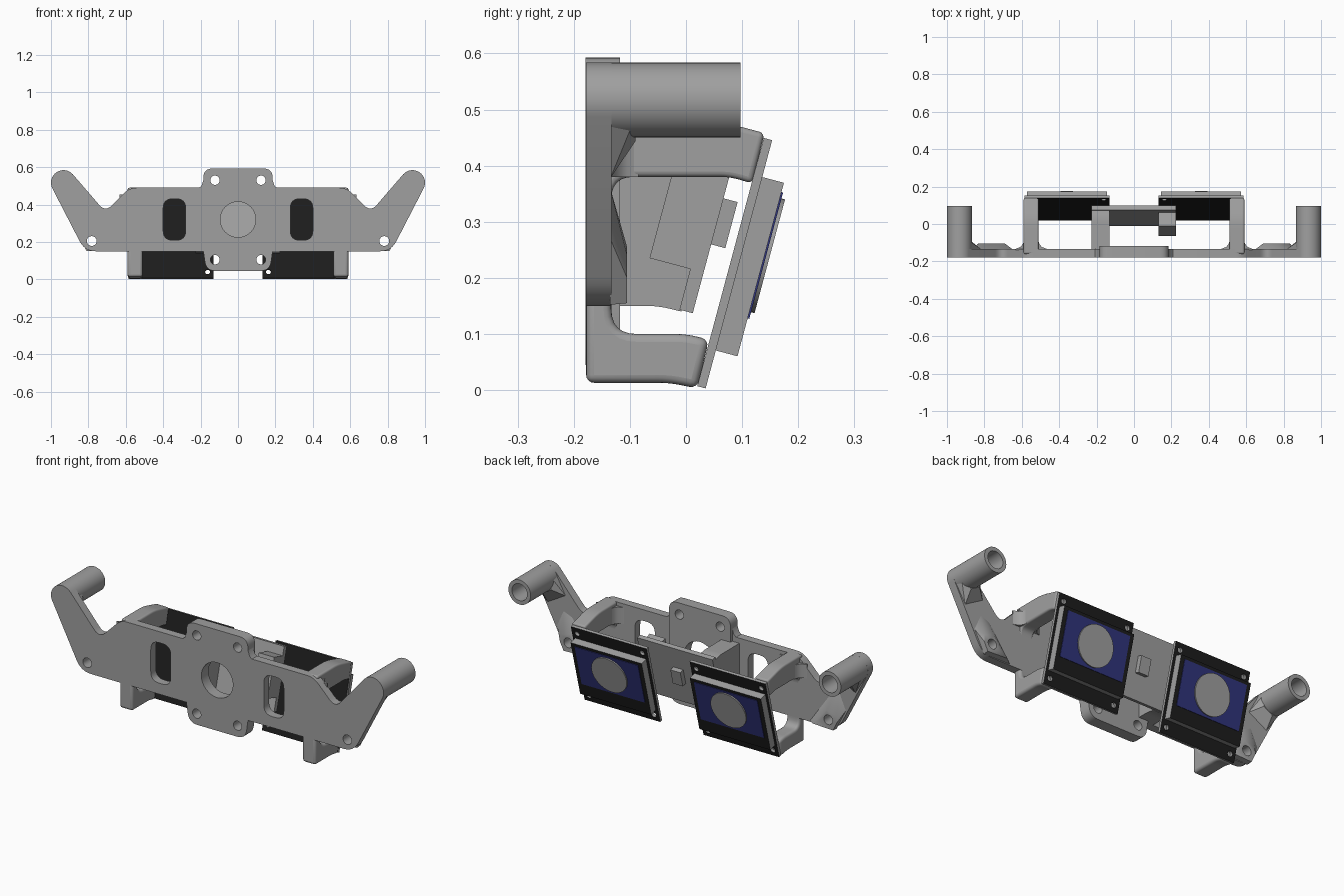
import bpy, bmesh, math
from mathutils import Vector

if "Cube" in bpy.data.objects:
    bpy.data.objects.remove(bpy.data.objects["Cube"])

S, C = math.sin(math.radians(15)), math.cos(math.radians(15))


def material(name, rgb):
    m = bpy.data.materials.new(name)
    m.diffuse_color = (*rgb, 1)
    m.use_nodes = True
    m.node_tree.nodes["Principled BSDF"].inputs["Base Color"].default_value = m.diffuse_color
    return m


GREY = material("grey", (0.35, 0.35, 0.35))
BLACK = material("black", (0.012, 0.012, 0.012))
BLUE = material("blue", (0.03, 0.035, 0.2))


# Mappings from a 2D profile point and a depth to 3D
def front(p, d):
    return Vector((p[0], d, p[1]))


def side(p, d):
    return Vector((d, p[0], p[1]))


def top(p, d):
    return Vector((p[0], p[1], d))


def tilted(oy, oz):
    return lambda p, d: Vector((p[0], oy + p[1] * S + d * C, oz + p[1] * C - d * S))


def finish(name, bm, mat):
    bmesh.ops.recalc_face_normals(bm, faces=bm.faces)
    me = bpy.data.meshes.new(name)
    bm.to_mesh(me)
    bm.free()
    me.materials.append(mat)
    ob = bpy.data.objects.new(name, me)
    bpy.context.collection.objects.link(ob)
    return ob


def arc(cx, cy, r, a0=0, a1=None, n=32):
    full = a1 is None
    a1 = a0 + 360 if full else a1
    k = n if full else n + 1
    angles = [math.radians(a0 + (a1 - a0) * i / n) for i in range(k)]
    return [(cx + r * math.cos(a), cy + r * math.sin(a)) for a in angles]


def rounded(pts):
    """Round every corner that carries a third value (its cut length)."""
    out = []
    for i, p in enumerate(pts):
        if len(p) < 3:
            out.append(p)
            continue
        v = Vector(p[:2])
        a, b = Vector(pts[i - 1][:2]), Vector(pts[(i + 1) % len(pts)][:2])
        a, b = v + (a - v).normalized() * p[2], v + (b - v).normalized() * p[2]
        for k in range(7):
            t = k / 6
            out.append(tuple(a * (1 - t) ** 2 + v * 2 * t * (1 - t) + b * t * t))
    return out


def rect(x0, x1, y0, y1, r=None):
    e = (r,) if r else ()
    return [(x0, y0, *e), (x1, y0, *e), (x1, y1, *e), (x0, y1, *e)]


def prism(name, pts, d0, d1, where, sx=1, mat=GREY):
    bm = bmesh.new()
    pts = rounded(pts)
    rings = []
    for d in (d0, d1):
        ring = []
        for p in pts:
            v = where(p, d)
            v.x *= sx
            ring.append(bm.verts.new(v))
        bm.faces.new(ring)
        rings.append(ring)
    for i in range(len(pts)):
        j = (i + 1) % len(pts)
        bm.faces.new((rings[0][i], rings[0][j], rings[1][j], rings[1][i]))
    return finish(name, bm, mat)


def hull(name, pts, sx):
    bm = bmesh.new()
    for x, y, z in pts:
        bm.verts.new((x * sx, y, z))
    bmesh.ops.convex_hull(bm, input=bm.verts)
    return finish(name, bm, GREY)


def cut(ob, profiles, d0, d1, where, sx=1):
    for pts in profiles:
        c = prism("cutter", pts, d0, d1, where, sx)
        m = ob.modifiers.new("hole", "BOOLEAN")
        m.operation, m.solver, m.object = "DIFFERENCE", "EXACT", c
        bpy.context.view_layer.objects.active = ob
        bpy.ops.object.modifier_apply(modifier=m.name)
        bpy.data.objects.remove(c)


def paint_faces(ob, mat, axis, limit):
    ob.data.materials.append(mat)
    for f in ob.data.polygons:
        if axis(f.normal) > limit:
            f.material_index = 1


def bevel(ob, w):
    m = ob.modifiers.new("round", "BEVEL")
    m.width, m.segments, m.limit_method, m.angle_limit = w, 4, "ANGLE", math.radians(50)


# Main front plate with its two raised arms
FRONT, BACK = -0.178, -0.133
half = [(0.58, 0.49, 0.04), (0.709, 0.36, 0.05)]
half += arc(0.933, 0.517, 0.067, 139, -27, 16) + [(0.819, 0.15, 0.06)]
plate = prism("front_plate", half + [(-p[0], *p[1:]) for p in reversed(half)],
              FRONT, BACK, front)
centre_hole = arc(0, 0.32, 0.095)
slots = [rect(s * 0.34 - 0.06, s * 0.34 + 0.06, 0.21, 0.43, 0.05) for s in (-1, 1)]
lug_holes = [arc(s * 0.782, 0.205, 0.026) for s in (-1, 1)]
cut(plate, [centre_hole] + slots, -0.3, 0, front)

# Thicker centre panel with mounting holes
tab = [(0.185, 0.593, 0.05), (0.185, 0.49), (0.185, 0.15), (0.17, 0.045, 0.05)]
panel = prism("centre_panel", tab + [(-p[0], *p[1:]) for p in reversed(tab)],
              FRONT - 0.001, -0.118, front)
bolts = [arc(s * 0.123, z, 0.025) for s in (-1, 1) for z in (0.53, 0.105)]
cut(panel, [centre_hole] + bolts, -0.3, 0, front)
cut(plate, [centre_hole], -0.3, 0, front)
for s in (-1, 1):
    prism("tab_fillet", [(0.18, 0.485), (0.215, 0.485), (0.195, 0.5), (0.185, 0.53)],
          FRONT, BACK, front, s)

upper = [(-0.16, 0.49), (0.02, 0.49, 0.04), (0.14, 0.458), (0.118, 0.368),
         (0.08, 0.38, 0.02), (-0.133, 0.38, 0.04), (-0.133, 0.33), (-0.16, 0.33)]
lower = [(FRONT, 0.013), (-0.03, 0.013, 0.02), (0.02, 0.003), (0.041, 0.09),
         (0, 0.10, 0.02), (-0.133, 0.10, 0.045), (-0.133, 0.2), (FRONT, 0.2)]
board = tilted(0.035, 0.003)

for s in (-1, 1):
    # Hollow arm tubes and their roots
    tube = prism("arm_tube", arc(0.933, 0.517, 0.0668, n=40), FRONT, 0.097, front, s)
    cut(tube, [arc(0.933, 0.517, 0.046)], -0.03, 0.2, front, s)
    root = []
    for along, across, y in ((0, 0.065, -0.14), (0.125, 0.062, -0.135), (0.085, 0.05, -0.118),
                             (0.067, 0.03, -0.09), (0, 0.06, -0.09)):
        for k in (-1, 1):
            root.append((0.933 - 0.5 * along + k * 0.87 * across, y,
                         0.517 - 0.87 * along - k * 0.5 * across))
    hull("arm_root", root, s)

    # Screw lug thickening at the foot of each arm
    lug = hull("screw_lug", [(0.65, -0.135, 0.155), (0.81, -0.135, 0.152), (0.87, -0.135, 0.27),
                             (0.83, -0.135, 0.36), (0.78, -0.135, 0.34),
                             (0.69, -0.105, 0.16), (0.81, -0.105, 0.155), (0.832, -0.105, 0.2),
                             (0.83, -0.105, 0.24), (0.77, -0.105, 0.255)], s)
    for ob in (plate, lug):
        cut(ob, [arc(0.782, 0.205, 0.026)], -0.3, 0, front, s)

    # Struts that hold the display boards
    bevel(prism("upper_strut", upper, 0.51, 0.59, side, s), 0.018)
    bevel(prism("lower_strut", lower, 0.51, 0.59, side, s), 0.014)
    for x, k, z1 in ((0.512, -1, 0.47), (0.588, 1, 0.455)):
        prism("strut_fillet", [(x, -0.14), (x + k * 0.045, -0.14), (x + k * 0.045, -0.133),
                               (x + k * 0.018, -0.122), (x + k * 0.005, -0.105), (x, -0.085)],
              0.38, z1, top, s)

    # Circuit board: black faces with plain edges
    pcb = prism("display_board", rect(0.13, 0.585, 0, 0.458), -0.0155, 0, board, s)
    cut(pcb, [arc(x, u, 0.014, n=16) for x in (0.162, 0.553) for u in (0.035, 0.423)],
        -0.1, 0.1, board, s)
    paint_faces(pcb, BLACK, lambda n: abs(n.y * C - n.z * S), 0.9)

    # Display module, blue panel and round lens
    module = prism("display_module", rect(0.145, 0.572, 0.07, 0.39), 0, 0.04, board, s)
    paint_faces(module, BLACK, lambda n: n.y * C - n.z * S, 0.9)
    prism("display_panel", rect(0.168, 0.549, 0.14, 0.373), 0.04, 0.043, board, s, BLUE)
    prism("display_lens", arc(0.3585, 0.257, 0.105, n=40), 0.04, 0.0495, board, s)

# Central sensor plate, its connector, sensor and support wall
sensor = tilted(0.012, 0.137)
prism("sensor_plate", rect(-0.228, 0.225, 0, 0.335), -0.0245, 0, sensor)
prism("sensor_connector", rect(0.132, 0.225, 0.075, 0.287), -0.0998, -0.0245, sensor)
prism("sensor_chip", rect(-0.03, 0.03, 0.127, 0.212), 0, 0.026, sensor)
prism("sensor_support", [(-0.15, 0.15), (-0.05, 0.15, 0.02), (-0.008, 0.14), (0.074, 0.452),
                         (0.03, 0.462, 0.02), (-0.15, 0.462)], -0.228, -0.13, side)

# Smooth curved surfaces, keep hard edges
bpy.ops.object.select_all(action="SELECT")
bpy.context.view_layer.objects.active = plate
bpy.ops.object.shade_smooth_by_angle(angle=math.radians(35))
